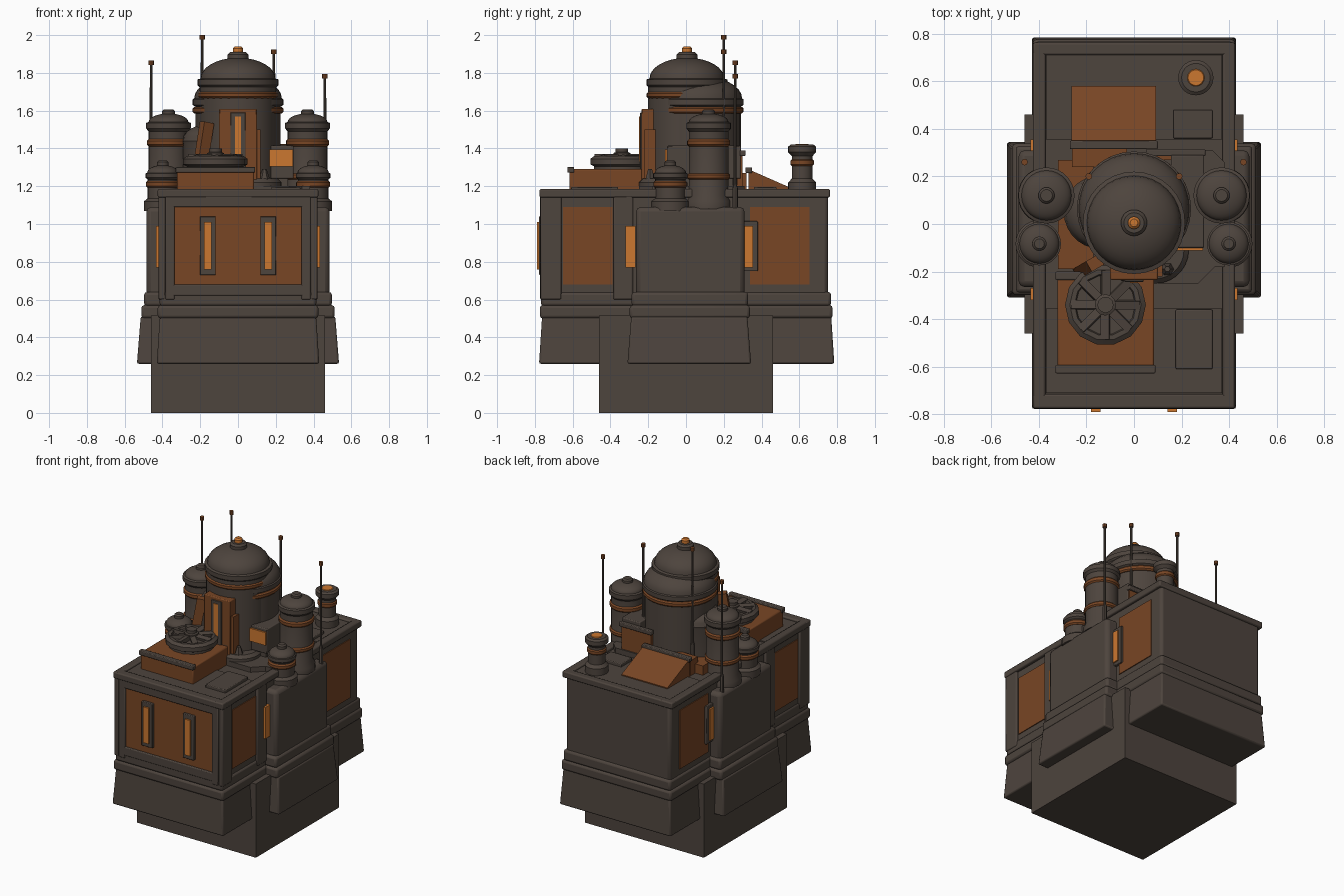
import bpy, bmesh, math
from mathutils import Matrix, Vector

if "Cube" in bpy.data.objects:
    bpy.data.objects.remove(bpy.data.objects["Cube"])


def material(name, rgb):
    m = bpy.data.materials.new(name)
    m.diffuse_color = (*rgb, 1)
    m.use_nodes = True
    m.node_tree.nodes["Principled BSDF"].inputs["Base Color"].default_value = m.diffuse_color
    return m


GREY = material("dark warm grey", (0.075, 0.058, 0.047))
RUST = material("rust orange", (0.19, 0.061, 0.018))
AMBER = material("bright amber", (0.6, 0.185, 0.03))


def finish(bm, name, mat, loc=(0, 0, 0), rot=(0, 0, 0), bevel=0):
    bmesh.ops.recalc_face_normals(bm, faces=bm.faces)
    me = bpy.data.meshes.new(name)
    bm.to_mesh(me)
    bm.free()
    me.materials.append(mat)
    ob = bpy.data.objects.new(name, me)
    bpy.context.collection.objects.link(ob)
    ob.location, ob.rotation_euler = loc, rot
    if bevel:
        b = ob.modifiers.new("bevel", "BEVEL")
        b.width, b.segments = bevel, 2
    for o in bpy.context.selected_objects:
        o.select_set(False)
    ob.select_set(True)
    bpy.context.view_layer.objects.active = ob
    bpy.ops.object.shade_smooth_by_angle(angle=math.radians(35))
    return ob


def box(name, x, y, z, mat=GREY, bevel=0, taper=0, rot=(0, 0, 0)):
    """Box from (min, max) ranges; taper pulls the top edges inwards."""
    c = [(r[0] + r[1]) / 2 for r in (x, y, z)]
    s = [r[1] - r[0] for r in (x, y, z)]
    bm = bmesh.new()
    bmesh.ops.create_cube(bm, size=1)
    for v in bm.verts:
        top = v.co.z > 0
        for i in range(3):
            inset = 2 * taper if top and i < 2 else 0
            v.co[i] *= s[i] - inset
    return finish(bm, name, mat, c, rot, bevel)


def prism(name, pts, axis, a, b, mat=GREY, bevel=0):
    """Extrude a 2D outline along x (points are y,z) or z (points are x,y)."""
    bm = bmesh.new()
    put = (lambda p, t: (t, *p)) if axis == "x" else (lambda p, t: (*p, t))
    f = bm.faces.new([bm.verts.new(put(p, a)) for p in pts])
    new = bmesh.ops.extrude_face_region(bm, geom=[f])["geom"]
    d = Vector((b - a, 0, 0)) if axis == "x" else Vector((0, 0, b - a))
    bmesh.ops.translate(bm, vec=d, verts=[g for g in new if isinstance(g, bmesh.types.BMVert)])
    return finish(bm, name, mat, bevel=bevel)


def lathe(name, x, y, profile, mat=GREY, sides=28):
    """Closed turned solid from (radius, height) points."""
    bm = bmesh.new()
    rings = [[bm.verts.new((r * math.cos(2 * math.pi * i / sides),
                            r * math.sin(2 * math.pi * i / sides), z))
              for i in range(sides)] for r, z in profile]
    for lo, hi in zip(rings, rings[1:]):
        for i in range(sides):
            j = (i + 1) % sides
            bm.faces.new((lo[i], lo[j], hi[j], hi[i]))
    bm.faces.new(rings[0])
    bm.faces.new(rings[-1])
    return finish(bm, name, mat, (x, y, 0))


def dome(r, z, h, tip):
    """Quarter-ellipse profile ending at radius tip."""
    end = math.acos(tip / r)
    return [(r * math.cos(end * k / 7), z + h * math.sin(end * k / 7)) for k in range(8)]


def ring(name, x, y, r, z0, z1, mat=RUST):
    d = (z1 - z0) * 0.25
    return lathe(name, x, y, [(r - d, z0), (r, z0 + d), (r, z1 - d), (r - d, z1)], mat)


# Foundation and flared skirts
box("foundation", (-.46, .46), (-.46, .46), (0, .515))
box("main_skirt", (-.43, .43), (-.778, .785), (.26, .51), bevel=.01, taper=.016)
box("wing_skirt", (-.535, .535), (-.31, .345), (.26, .51), bevel=.01, taper=.02)

# Stepped base mouldings
box("main_base_moulding", (-.425, .425), (-.774, .776), (.5, .57), bevel=.015)
box("main_upper_moulding", (-.415, .415), (-.768, .768), (.565, .64), bevel=.015)
box("wing_base_moulding", (-.512, .512), (-.298, .338), (.5, .57), bevel=.015)
box("wing_upper_moulding", (-.497, .497), (-.288, .328), (.565, .64), bevel=.015)

# Main hall and side wings
box("main_hall", (-.405, .405), (-.752, .752), (.6, 1.165), bevel=.02)
box("side_wings", (-.485, .485), (-.265, .31), (.6, 1.09), bevel=.025)

# Roof rim
for s in (-1, 1):
    xr = sorted((s * .372, s * .425))
    box("roof_rim_side", xr, (-.775, .762), (1.14, 1.185), bevel=.008)
box("roof_rim_front", (-.425, .425), (-.775, -.715), (1.14, 1.185), bevel=.008)
box("roof_rim_back", (-.425, .425), (.71, .762), (1.14, 1.185), bevel=.008)
box("front_roof_slab", (-.37, .37), (-.71, -.355), (1.15, 1.173))
box("back_roof_slab", (-.37, .37), (.355, .71), (1.15, 1.173))
box("front_vent_slab", (.175, .33), (-.61, -.36), (1.16, 1.195), bevel=.005)
box("back_vent_slab", (.165, .33), (.36, .48), (1.16, 1.195), bevel=.005)

# Front wall: panel, frame and slit windows
box("front_panel", (-.335, .335), (-.76, -.752), (.68, 1.09), RUST)
for s in (-1, 1):
    box("front_frame_post", sorted((s * .335, s * .385)), (-.772, -.74), (.6, 1.15), bevel=.006)
    box("front_corner_post", sorted((s * .385, s * .42)), (-.77, -.66), (.6, 1.15), bevel=.008)
    c = s * .16
    box("front_window_frame", (c - .042, c + .042), (-.778, -.75), (.73, 1.04), bevel=.004)
    box("front_window", (c - .02, c + .02), (-.79, -.77), (.76, 1.01), AMBER)
box("front_frame_top", (-.38, .38), (-.772, -.74), (1.09, 1.15), bevel=.006)
box("front_frame_bottom", (-.38, .38), (-.772, -.74), (.62, .68), bevel=.006)

# Side walls, mirrored: panels, pilasters and windows
for s in (-1, 1):
    def side(name, a, b, *rest, **kw):
        box(name, sorted((s * a, s * b)), *rest, **kw)
    side("side_front_panel", .4, .411, (-.65, -.39), (.68, 1.09), RUST)
    side("side_back_panel", .4, .411, (.34, .655), (.68, 1.09), RUST)
    side("side_pilaster", .39, .422, (-.385, -.28), (.6, 1.15), bevel=.008)
    side("side_front_window", .4, .435, (-.32, -.268), (.77, .99), AMBER)
    side("side_back_window_frame", .4, .425, (.3, .38), (.75, 1.015), bevel=.004)
    side("side_back_window", .4, .435, (.305, .355), (.77, .99), AMBER)

# Twin-stage central dome
lathe("rear_dome", 0, .065, [(.225, 1.15), (.225, 1.62), (.24, 1.63), (.24, 1.66)]
      + dome(.232, 1.665, .12, .05), sides=32)
ring("rear_dome_band", 0, .065, .24, 1.585, 1.62)
lathe("front_dome", 0, .005, [(.205, 1.15), (.205, 1.725), (.215, 1.735), (.215, 1.765)]
      + dome(.198, 1.77, .11, .05), sides=32)
ring("front_dome_band", 0, .005, .213, 1.665, 1.7)
ring("dome_cap", 0, .005, .055, 1.86, 1.91, GREY)
ring("dome_beacon", 0, .005, .026, 1.9, 1.94, AMBER)
lathe("left_low_turret", -.14, .05, [(.15, 1.15), (.15, 1.42), (.155, 1.44)] + dome(.15, 1.45, .08, .03))
lathe("right_low_drum", .09, -.11, [(.14, 1.15), (.14, 1.22), (.12, 1.24)])

# Dome doorway and leaning brace
box("doorway", (-.1, .1), (-.235, -.16), (1.16, 1.61), RUST, bevel=.006)
box("doorway_side", (.1, .12), (-.22, -.15), (1.16, 1.5), RUST)
box("door_window_frame", (-.04, .04), (-.243, -.23), (1.28, 1.59), bevel=.003)
box("door_window", (-.017, .017), (-.248, -.238), (1.33, 1.57), AMBER)
box("leaning_brace", (-.222, -.162), (-.205, -.155), (1.17, 1.54), RUST,
    rot=(0, math.radians(10), math.radians(30)))

# Front fan housing
box("fan_housing", (-.322, .085), (-.617, -.22), (1.16, 1.29), RUST, bevel=.008)
box("fan_rail_front", (-.33, .09), (-.628, -.592), (1.272, 1.303), bevel=.005)
box("fan_rail_back", (-.33, .09), (-.235, -.2), (1.272, 1.303), bevel=.005)
lathe("fan_rim", -.12, -.34, [(.15, 1.28), (.15, 1.305), (.17, 1.315), (.17, 1.345),
                              (.15, 1.36), (.13, 1.36), (.125, 1.345)], sides=14)
for k in range(8):
    a = k * math.pi / 4
    x, y = -.12 + .085 * math.cos(a), -.34 + .085 * math.sin(a)
    box("fan_blade", (x - .06, x + .06), (y - .018, y + .018), (1.34, 1.366), rot=(.2, 0, a))
lathe("fan_hub", -.12, -.34, [(.045, 1.34), (.045, 1.375), (.034, 1.38), (.034, 1.4)], sides=12)

# Rear sloped hatch and rust deck beside the dome
prism("rear_hatch", [(.33, 1.16), (.33, 1.29), (.58, 1.18), (.58, 1.16)], "x", -.262, .093, RUST)
box("hatch_rail", (-.27, .1), (.315, .35), (1.27, 1.3), bevel=.005)
box("rear_deck_box", (-.26, -.03), (.24, .32), (1.16, 1.27), RUST)
box("left_deck_box", (-.32, -.17), (-.19, .27), (1.16, 1.23), RUST)

# Right deck plate and lookout housing with bright screen
prism("right_deck_plate", [(.1, -.25), (.27, -.25), (.34, -.18), (.38, -.18), (.38, .26),
                           (.33, .31), (.1, .31)], "z", 1.15, 1.2)
box("lookout_housing", (.155, .295), (-.1, .29), (1.24, 1.415), bevel=.006)
box("lookout_screen", (.16, .29), (-.112, -.098), (1.305, 1.395), AMBER)
box("lookout_stand", (.19, .265), (-.07, .25), (1.17, 1.25))
box("lookout_back_panel", (.06, .29), (.27, .3), (1.18, 1.36), RUST)
box("lookout_back_rail", (.05, .3), (.285, .315), (1.36, 1.39), bevel=.005)
lathe("lookout_cone", .14, -.19, [(.05, 1.17), (.012, 1.29)], sides=6)

# Wing towers, mirrored
for s in (-1, 1):
    x, y = s * .368, .12
    lathe("tall_tower", x, y, [(.12, 1.08), (.12, 1.12), (.105, 1.15), (.105, 1.49), (.118, 1.505),
                               (.118, 1.535)] + dome(.105, 1.54, .045, .03))
    ring("tall_tower_upper_band", x, y, .114, 1.41, 1.45)
    ring("tall_tower_lower_band", x, y, .114, 1.235, 1.268)
    ring("tall_tower_cap", x, y, .034, 1.57, 1.607, GREY)
    x, y = s * .398, -.083
    lathe("short_tower", x, y, [(.1, 1.07), (.1, 1.12), (.08, 1.135), (.08, 1.235), (.091, 1.245),
                                (.091, 1.268)] + dome(.083, 1.27, .042, .025))
    ring("short_tower_band", x, y, .09, 1.192, 1.228)
    ring("short_tower_cap", x, y, .03, 1.3, 1.337, GREY)

# Rear chimney
lathe("chimney", .26, .615, [(.074, 1.16), (.074, 1.22), (.055, 1.24), (.055, 1.36), (.074, 1.38),
                             (.074, 1.41), (.06, 1.42)])
ring("chimney_band", .26, .615, .062, 1.305, 1.345)
ring("chimney_glow", .26, .615, .036, 1.41, 1.424, AMBER)

# Antennas with tips
for x, y, base, top in ((-.19, .2, 1.2, 2.0), (.19, .2, 1.2, 1.925),
                        (-.46, .26, 1.07, 1.865), (.46, .26, 1.07, 1.795)):
    lathe("antenna", x, y, [(.014, base), (.014, base + .12), (.008, base + .14), (.007, top - .01)], sides=8)
    lathe("antenna_tip", x, y, [(.014, top - .024), (.014, top)], RUST, sides=8)
